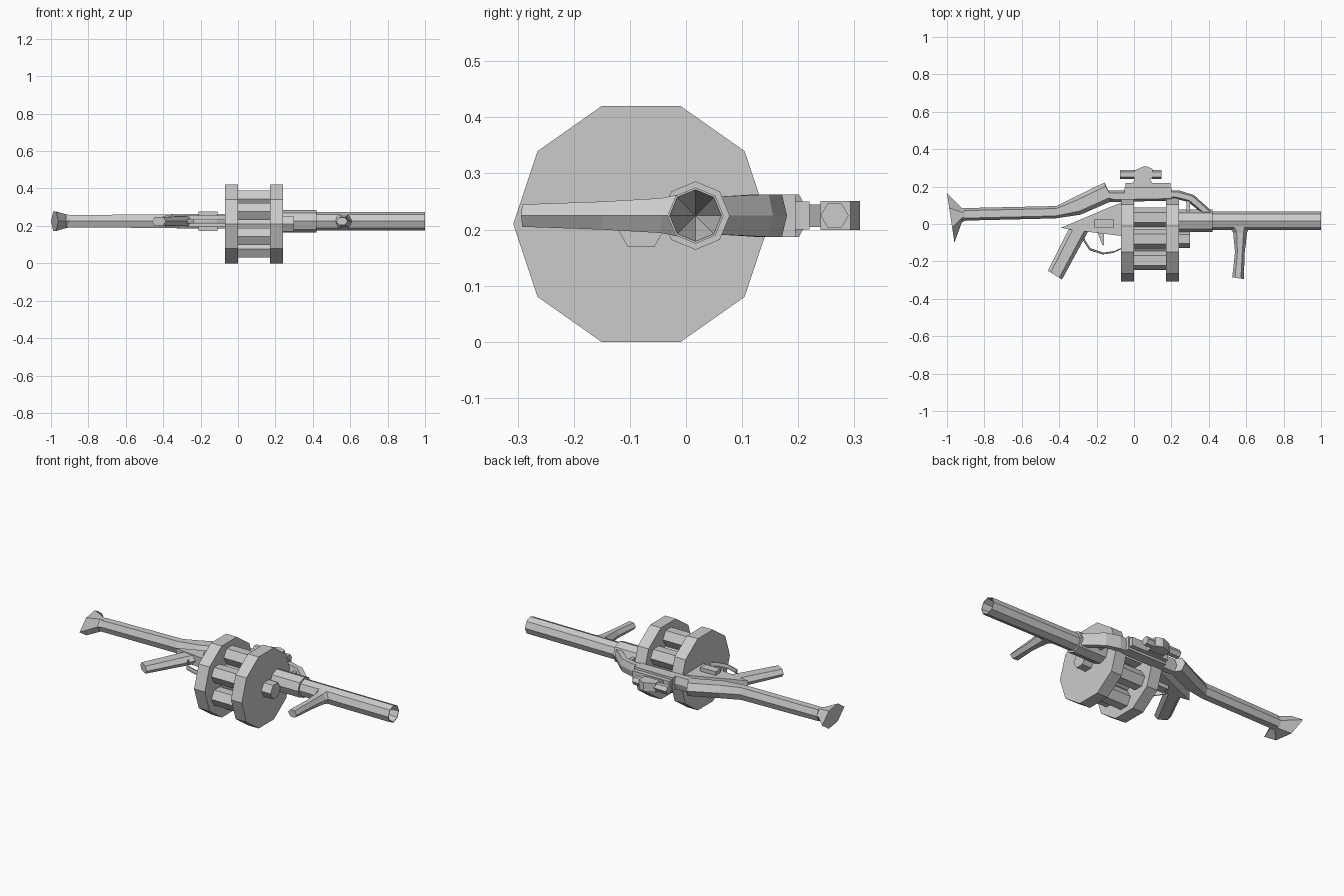
import bpy, bmesh, math
from mathutils import Vector

if "Cube" in bpy.data.objects:
    bpy.data.objects.remove(bpy.data.objects["Cube"], do_unlink=True)

grey = bpy.data.materials.new("light_grey")
grey.use_nodes = True
grey.diffuse_color = (0.6, 0.6, 0.6, 1)
grey.node_tree.nodes["Principled BSDF"].inputs["Base Color"].default_value = (0.6, 0.6, 0.6, 1)

MID = 0.225          # height of the centre plane of the body
DRUM_Y, DRUM_Z = -0.08, 0.21


def finish(name, bm):
    bmesh.ops.remove_doubles(bm, verts=bm.verts, dist=0.0001)
    bmesh.ops.recalc_face_normals(bm, faces=bm.faces)
    mesh = bpy.data.meshes.new(name)
    bm.to_mesh(mesh)
    bm.free()
    mesh.materials.append(grey)
    obj = bpy.data.objects.new(name, mesh)
    bpy.context.collection.objects.link(obj)
    return obj


def skin(name, rings):
    """Join rings of points into a closed flat-sided solid."""
    bm = bmesh.new()
    loops = [[bm.verts.new(p) for p in ring] for ring in rings]
    n = len(loops[0])
    for a, b in zip(loops, loops[1:]):
        for i in range(n):
            j = (i + 1) % n
            bm.faces.new((a[i], a[j], b[j], b[i]))
    bm.faces.new(loops[0])
    bm.faces.new(loops[-1])
    return finish(name, bm)


def turned(name, profile, y, z, sides, turn=0.0, squash=1.0):
    """Many-sided solid around a lengthwise axis; profile is (x, radius)."""
    angles = [turn + math.tau * i / sides for i in range(sides)]
    return skin(name, [[(x, y + r * math.cos(a), z + r * squash * math.sin(a))
                        for a in angles] for x, r in profile])


def beam(name, sections, bevel=0.2):
    """Six-sided beam; each section is (x1, y1, x2, y2, half thickness)."""
    rings = []
    for x1, y1, x2, y2, w in sections:
        a, b = Vector((x1, y1, MID)), Vector((x2, y2, MID))
        up = Vector((0, 0, w))
        p, q = a.lerp(b, bevel), a.lerp(b, 1 - bevel)
        rings.append([a, p + up, q + up, b, q - up, p - up])
    return skin(name, rings)


def plate(name, outline, w):
    """Flat outline given a thickness about the centre plane."""
    return skin(name, [[(x, y, MID + s * w) for x, y in outline] for s in (-1, 1)])


def block(name, x1, x2, y1, y2, w):
    return plate(name, [(x1, y1), (x2, y1), (x2, y2), (x1, y2)], w)


# Barrel with tapered bore, and the sleeve behind it
turned("barrel", [(0.4, 0.05), (1.0, 0.05), (1.0, 0.046), (0.7, 0.0005)], 0.017, MID, 8)
turned("barrel_sleeve", [(0.24, 0.061), (0.42, 0.061)], 0.017, MID, 8)

# Revolving drum
for name, x in (("rear_drum_disc", -0.07), ("front_drum_disc", 0.17)):
    turned(name, [(x, 0.228), (x + 0.07, 0.228)], DRUM_Y, DRUM_Z, 10, squash=0.969)
turned("drum_core", [(0, 0.09), (0.17, 0.09)], DRUM_Y, DRUM_Z, 10)
for i in range(6):
    a = math.radians(30 + 60 * i)
    turned(f"chamber_{i + 1}", [(-0.01, 0.052), (0.18, 0.052)],
           DRUM_Y + 0.133 * math.cos(a), DRUM_Z + 0.133 * math.sin(a), 6)
turned("drum_axle", [(0.23, 0.047), (0.3, 0.047)], DRUM_Y, DRUM_Z, 6)

# Stock and flared butt
beam("stock", [(-0.91, 0.085, -0.91, 0.018, 0.033), (-0.414, 0.096, -0.42, 0.03, 0.036),
               (-0.318, 0.144, -0.285, 0.05, 0.038), (-0.158, 0.222, -0.13, 0.118, 0.038),
               (-0.14, 0.178, -0.10, 0.118, 0.038), (0.2, 0.18, 0.2, 0.125, 0.038)])
beam("butt", [(-0.90, 0.085, -0.90, 0.018, 0.033), (-0.92, 0.085, -0.92, 0.01, 0.037),
              (-1.0, 0.165, -0.96, -0.1, 0.052)], 0.3)

# Arm that joins the stock to the barrel sleeve
beam("front_arm", [(0.18, 0.18, 0.18, 0.135, 0.038), (0.24, 0.18, 0.22, 0.135, 0.038),
                   (0.32, 0.155, 0.29, 0.118, 0.038), (0.42, 0.065, 0.36, 0.06, 0.034)])
block("arm_strut", 0.28, 0.30, 0.06, 0.125, 0.02)

# Receiver behind the drum, with side plates
plate("receiver", [(-0.05, 0.12), (-0.13, 0.09), (-0.39, -0.02), (-0.34, -0.03),
                   (-0.06, -0.065)], 0.03)
block("receiver_side_plate", -0.21, -0.11, -0.022, 0.026, 0.052)

# Top rail and sight
block("rail_base", -0.05, 0.2, 0.14, 0.195, 0.038)
block("rail", -0.045, 0.195, 0.19, 0.22, 0.025)
plate("sight_mount", [(-0.01, 0.215), (0.1, 0.215), (0.08, 0.25), (0.01, 0.25)], 0.02)
turned("sight_tube", [(-0.075, 0.025), (0.147, 0.025)], 0.265, MID, 6)
plate("sight_clamp", [(0.0, 0.24), (0.1, 0.24), (0.1, 0.293), (0.08, 0.303), (0.06, 0.31),
                      (0.04, 0.303), (0.0, 0.285)], 0.026)

# Grips
beam("rear_grip", [(-0.345, -0.02, -0.24, -0.03, 0.027), (-0.46, -0.25, -0.385, -0.297, 0.022)])
beam("fore_grip", [(0.505, -0.01, 0.62, -0.01, 0.038), (0.53, -0.045, 0.605, -0.045, 0.031),
                   (0.54, -0.15, 0.592, -0.15, 0.025), (0.525, -0.285, 0.587, -0.294, 0.02)], 0.25)

# Trigger and its guard
plate("trigger", [(-0.195, -0.045), (-0.16, -0.05), (-0.16, -0.115), (-0.17, -0.11)], 0.008)
path = [(-0.28, -0.05), (-0.265, -0.09), (-0.235, -0.135), (-0.165, -0.158),
        (-0.11, -0.15), (-0.065, -0.13)]
beam("trigger_guard", [(x - 0.003, y - 0.005, x + 0.003, y + 0.005, 0.012) for x, y in path])
